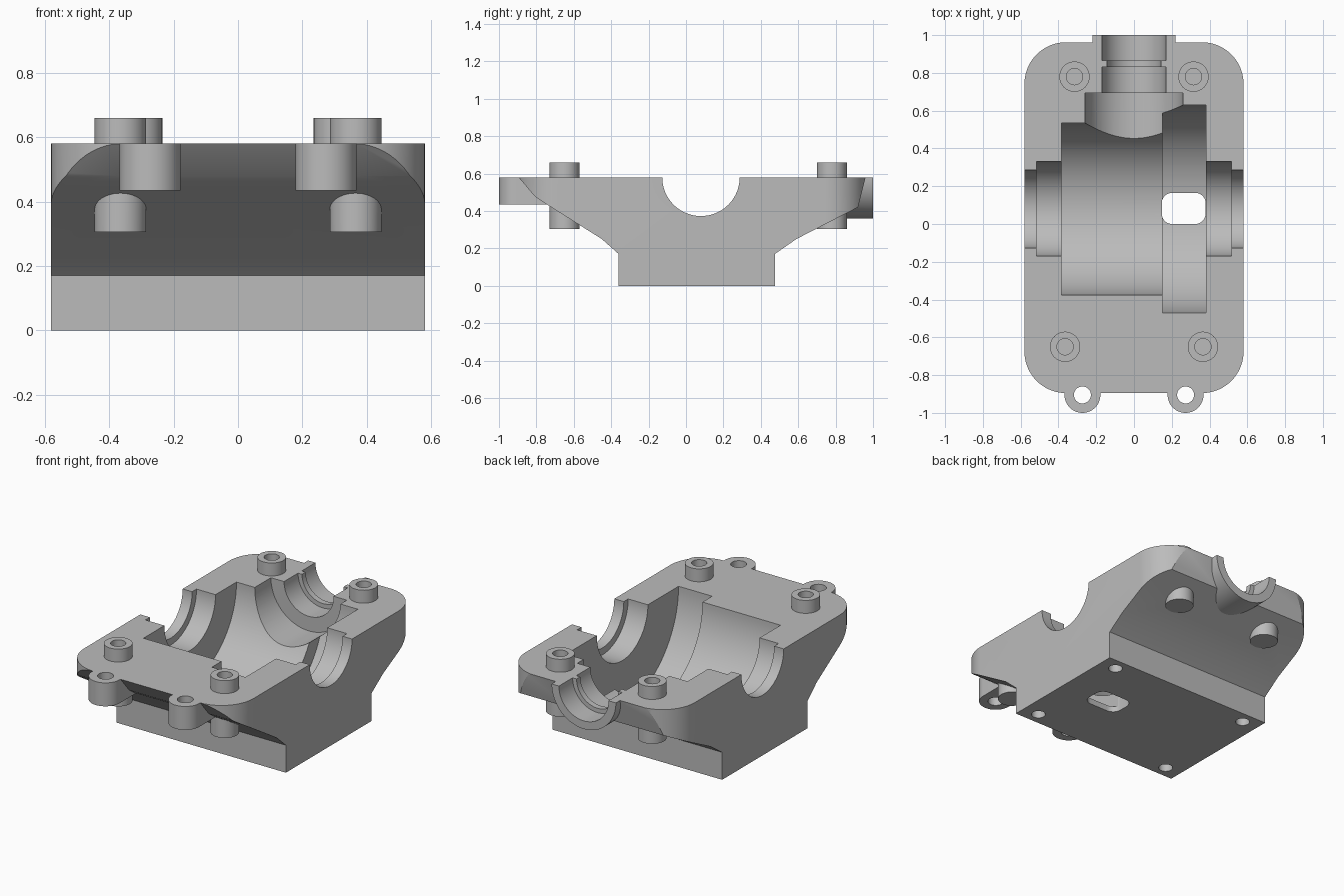
import bpy, bmesh
from math import sin, cos, pi, radians
from mathutils import Vector

cube = bpy.data.objects.get("Cube")
if cube:
    bpy.data.objects.remove(cube, do_unlink=True)

TOP = 0.58       # parting face height
HALF = 0.58      # half width
BORE_Y = 0.08    # shaft axis position

metal = bpy.data.materials.new("housing grey")
metal.use_nodes = True
GREY = (0.5, 0.5, 0.5, 1)
metal.diffuse_color = GREY
metal.node_tree.nodes["Principled BSDF"].inputs["Base Color"].default_value = GREY


def finish(name, bm):
    bmesh.ops.recalc_face_normals(bm, faces=bm.faces)
    mesh = bpy.data.meshes.new(name)
    bm.to_mesh(mesh)
    bm.free()
    mesh.materials.append(metal)
    obj = bpy.data.objects.new(name, mesh)
    bpy.context.collection.objects.link(obj)
    return obj


def extrude(name, points, vector):
    bm = bmesh.new()
    face = bm.faces.new([bm.verts.new(p) for p in points])
    new = bmesh.ops.extrude_face_region(bm, geom=[face])["geom"]
    verts = [v for v in new if isinstance(v, bmesh.types.BMVert)]
    bmesh.ops.translate(bm, verts=verts, vec=vector)
    return finish(name, bm)


def turned(name, steps, axis, centre, sides=96):
    """Solid of revolution from (position, radius) steps along an axis."""
    place = {"x": lambda t, u, v: (t, u, v),
             "y": lambda t, u, v: (u, t, v),
             "z": lambda t, u, v: (u, v, t)}[axis]
    bm = bmesh.new()
    rings = []
    for t, r in steps:
        rings.append([bm.verts.new(Vector(place(
            t, r * cos(2 * pi * i / sides), r * sin(2 * pi * i / sides))) + Vector(centre))
            for i in range(sides)])
    for a, b in zip(rings, rings[1:]):
        for i in range(sides):
            j = (i + 1) % sides
            bm.faces.new((a[i], a[j], b[j], b[i]))
    bm.faces.new(rings[0])
    bm.faces.new(rings[-1])
    return finish(name, bm)


def rounded(x0, x1, y0, y1, r, z, seg):
    corners = [(x1 - r, y1 - r), (x0 + r, y1 - r), (x0 + r, y0 + r), (x1 - r, y0 + r)]
    return [(cx + r * cos((k + i / seg) * pi / 2), cy + r * sin((k + i / seg) * pi / 2), z)
            for k, (cx, cy) in enumerate(corners) for i in range(seg + 1)]


def combine(target, tool, operation):
    mod = target.modifiers.new(operation, "BOOLEAN")
    mod.operation, mod.solver, mod.object = operation, "EXACT", tool
    bpy.context.view_layer.update()
    result = bpy.data.meshes.new_from_object(
        target.evaluated_get(bpy.context.evaluated_depsgraph_get()))
    target.modifiers.clear()
    target.data = result
    bpy.data.objects.remove(tool, do_unlink=True)


# Body: side profile trimmed by the rounded flange outline
profile = [(-0.36, 0), (0.475, 0), (0.475, 0.17), (0.59, 0.25), (0.92, 0.42),
           (0.96, TOP), (-0.895, TOP), (-0.81, 0.48), (-0.76, 0.445),
           (-0.45, 0.25), (-0.36, 0.17)]
housing = extrude("lower_housing", [(-HALF, y, z) for y, z in profile], (2 * HALF, 0, 0))
outline = rounded(-HALF, HALF, -0.895, 0.962, 0.22, -0.1, 20)
combine(housing, extrude("flange_outline", outline, (0, 0, 1)), "INTERSECT")

# Rear bearing barrel, lower half only
barrel = [(0.22 * cos(pi + pi * i / 48), 0.6, TOP + 0.22 * sin(pi + pi * i / 48))
          for i in range(49)]
combine(housing, extrude("rear_barrel", barrel, (0, 0.4, 0)), "UNION")

# Front mounting ears
for side in (-1, 1):
    x = side * 0.273
    ear = [(x + 0.095 * cos(pi + pi * i / 32), -0.905 + 0.095 * sin(pi + pi * i / 32), 0.435)
           for i in range(33)]
    ear += [(x + 0.095, -0.7, 0.435), (x - 0.095, -0.7, 0.435)]
    combine(housing, extrude("ear", ear, (0, 0, TOP - 0.435)), "UNION")

# Bolt bosses
bosses = [(s * x, y, 0) for s in (-1, 1) for x, y in ((0.315, 0.78), (0.365, -0.65))]
for spot in bosses:
    combine(housing, turned("boss", [(0.305, 0.08), (0.66, 0.08)], "z", spot, 48), "UNION")

# Cross shaft cavity and its stepped bearing seats
seats = [(-0.7, 0.207), (-0.515, 0.207), (-0.515, 0.25), (-0.385, 0.25), (-0.385, 0.455),
         (0.15, 0.455), (0.15, 0.55), (0.38, 0.55), (0.38, 0.25), (0.515, 0.25),
         (0.515, 0.207), (0.7, 0.207)]
combine(housing, turned("cross_bore", seats, "x", (0, BORE_Y, TOP), 128), "DIFFERENCE")

# Rear shaft bore with a retaining rib
steps = [(0.1, 0.26), (0.693, 0.26), (0.693, 0.17), (0.83, 0.17), (0.83, 0.143),
         (0.866, 0.143), (0.866, 0.17), (1.1, 0.17)]
combine(housing, turned("rear_bore", steps, "y", (0, 0, TOP)), "DIFFERENCE")

# Drain slot through the floor
slot = rounded(0.147, 0.379, 0, 0.165, 0.055, -0.1, 10)
combine(housing, extrude("drain_slot", slot, (0, 0, 0.3)), "DIFFERENCE")

# Bolt holes: bosses, ears and underside
holes = [(spot, 0.36, 0.8, 0.043) for spot in bosses]
holes += [((s * 0.273, -0.905, 0), 0.3, 0.8, 0.045) for s in (-1, 1)]
holes += [((s * 0.475, y, 0), -0.1, 0.15, 0.04) for s in (-1, 1) for y in (0.4, -0.285)]
for spot, low, high, r in holes:
    combine(housing, turned("hole", [(low, r), (high, r)], "z", spot, 40), "DIFFERENCE")

# Smooth curved walls, crisp edges
bpy.ops.object.select_all(action="DESELECT")
housing.select_set(True)
bpy.context.view_layer.objects.active = housing
bpy.ops.object.shade_smooth_by_angle(angle=radians(20))
